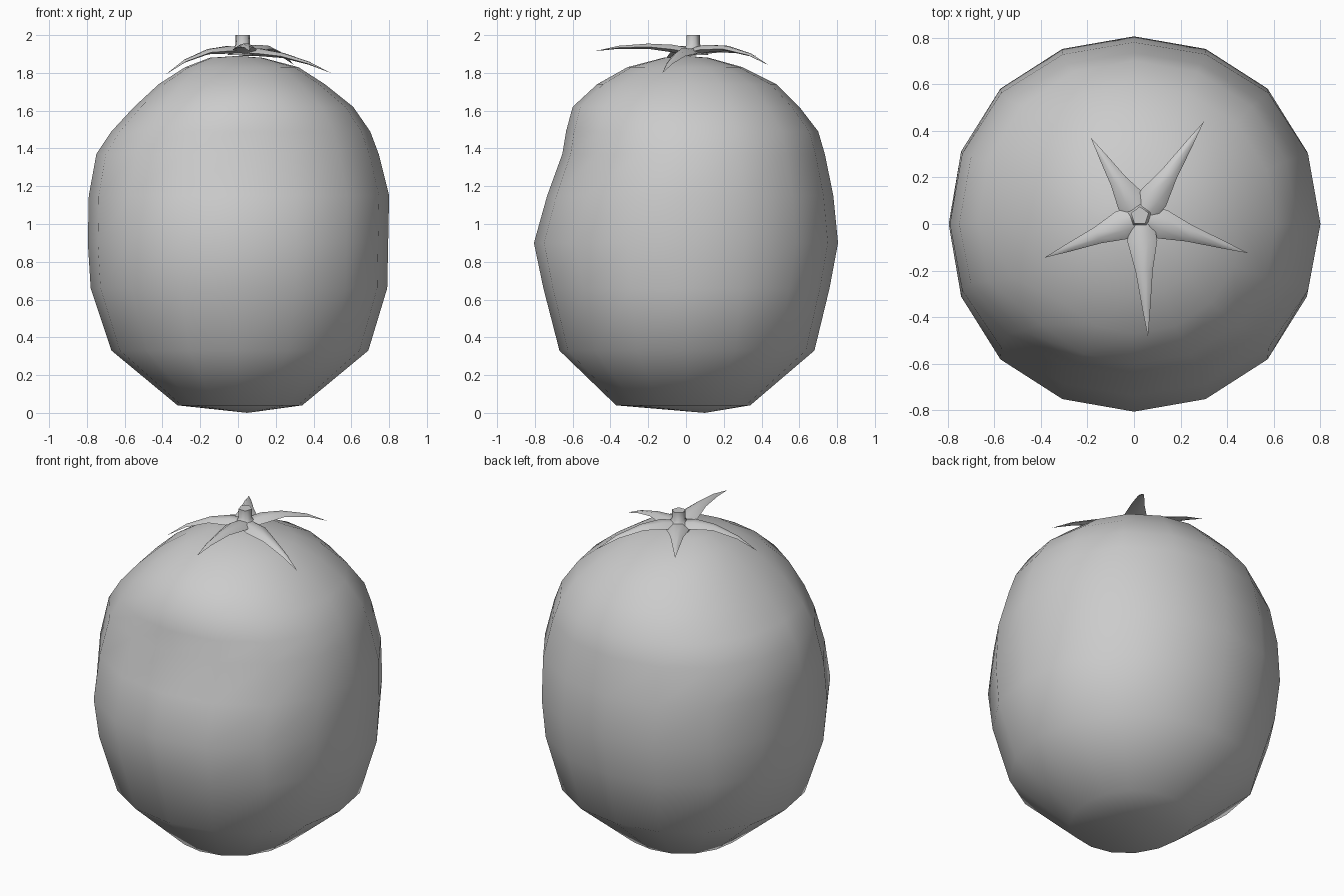
import bpy, bmesh, math
from mathutils import Vector

cube = bpy.data.objects.get("Cube")
if cube:
    bpy.data.objects.remove(cube, do_unlink=True)

GREY = (0.6, 0.6, 0.6, 1)
grey = bpy.data.materials.new("plain_grey")
grey.use_nodes = True
grey.diffuse_color = GREY
grey.node_tree.nodes["Principled BSDF"].inputs["Base Color"].default_value = GREY


def finish(bm, name, angle):
    bmesh.ops.recalc_face_normals(bm, faces=bm.faces)
    mesh = bpy.data.meshes.new(name)
    bm.to_mesh(mesh)
    bm.free()
    mesh.materials.append(grey)
    ob = bpy.data.objects.new(name, mesh)
    bpy.context.collection.objects.link(ob)
    bpy.ops.object.select_all(action="DESELECT")
    ob.select_set(True)
    bpy.context.view_layer.objects.active = ob
    bpy.ops.object.shade_smooth_by_angle(angle=math.radians(angle))
    return ob


def skin(bm, rings):
    """Join neighbouring closed loops of vertices with quads."""
    for a, b in zip(rings, rings[1:]):
        n = len(a)
        for i in range(n):
            j = (i + 1) % n
            bm.faces.new((a[i], a[j], b[j], b[i]))


def fan(bm, ring, tip):
    v = bm.verts.new(tip)
    for i in range(len(ring)):
        bm.faces.new((ring[i], ring[(i + 1) % len(ring)], v))


# Fruit body: lopsided rings given as height, left/right reach, front/back reach
SECTIONS = [
    (0.04, -0.32, 0.34, -0.37, 0.34),
    (0.33, -0.67, 0.69, -0.67, 0.68),
    (0.66, -0.78, 0.79, -0.755, 0.76),
    (0.90, -0.795, 0.795, -0.805, 0.805),
    (1.15, -0.79, 0.80, -0.735, 0.78),
    (1.37, -0.75, 0.745, -0.655, 0.735),
    (1.49, -0.67, 0.70, -0.635, 0.70),
    (1.62, -0.55, 0.61, -0.60, 0.60),
    (1.74, -0.42, 0.46, -0.47, 0.48),
    (1.83, -0.28, 0.32, -0.31, 0.30),
    (1.88, -0.15, 0.13, -0.12, 0.12),
]
SIDES = 16
bm = bmesh.new()
rings = []
for z, x0, x1, y0, y1 in SECTIONS:
    ring = []
    for i in range(SIDES):
        a = math.tau * i / SIDES
        c, s = math.cos(a), math.sin(a)
        full = 1 + 0.02 * math.sin(2 * a) ** 2
        ring.append(bm.verts.new((c * full * (x1 if c > 0 else -x0),
                                  s * full * (y1 if s > 0 else -y0), z)))
    rings.append(ring)
skin(bm, rings)
fan(bm, rings[0], (0.05, 0.1, 0))
fan(bm, rings[-1], (0, 0, 1.89))
finish(bm, "fruit_body", 80)

# Star of five pointed sepals: each tip with the height of its middle
HUB = Vector((0.03, 0.03, 1.915))
SEPALS = [
    ((0.30, 0.44, 1.84), 1.93),
    ((-0.185, 0.37, 1.89), 1.925),
    ((-0.385, -0.145, 1.79), 1.91),
    ((0.06, -0.485, 1.915), 1.945),
    ((0.49, -0.125, 1.80), 1.89),
]
bm = bmesh.new()
for tip, mid_z in SEPALS:
    tip = Vector(tip)
    out = tip - HUB
    side = Vector((-out.y, out.x, 0)).normalized()
    loops = []
    for t, half, thick in ((0, 0.05, 0.025), (0.2, 0.064, 0.025),
                           (0.45, 0.037, 0.017), (0.75, 0.018, 0.01)):
        p = HUB + out * t
        # quadratic arc through the hub, the raised middle and the tip
        p.z = (HUB.z * (1 - t) * (1 - 2 * t) + 4 * mid_z * t * (1 - t)
               + tip.z * t * (2 * t - 1))
        up = Vector((0, 0, thick))
        loops.append([bm.verts.new(q) for q in
                      (p + side * half - up * 0.4, p + side * half * 0.4 + up * 0.6,
                       p - side * half * 0.4 + up * 0.6, p - side * half - up * 0.4,
                       p - up)])
    skin(bm, loops)
    bm.faces.new(loops[0])
    fan(bm, loops[-1], tip)
finish(bm, "sepals", 70)

# Short five-sided stem, flared where it meets the sepals
bm = bmesh.new()
stem = []
for z, r in ((1.895, 0.085), (1.925, 0.055), (1.95, 0.04), (2.0, 0.04)):
    stem.append([bm.verts.new((0.025 + r * math.cos(a), 0.035 + r * math.sin(a), z))
                 for a in (math.tau * (i + 0.25) / 5 for i in range(5))])
skin(bm, stem)
bm.faces.new(stem[0])
bm.faces.new(stem[-1])
finish(bm, "stem", 75)
